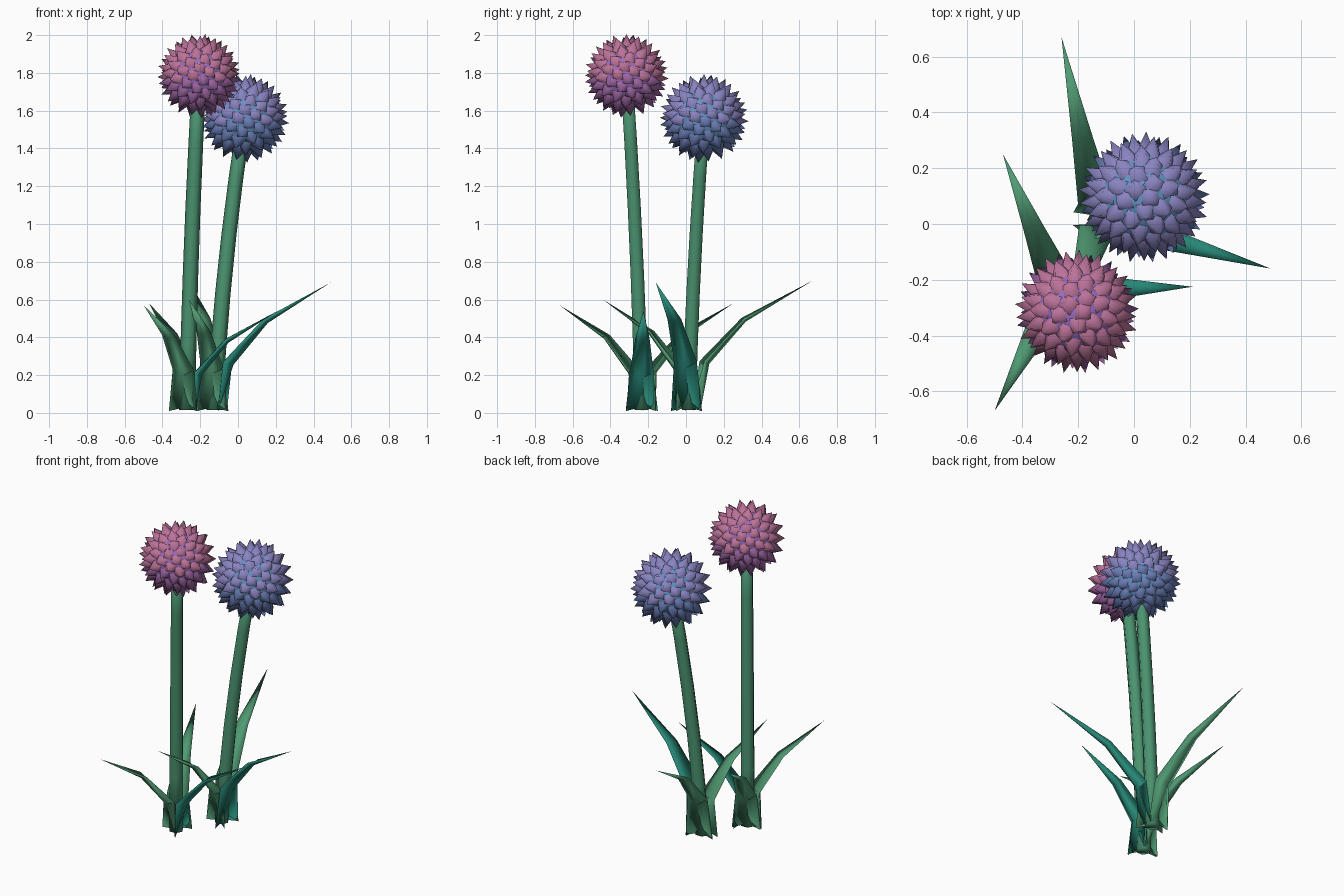
import bpy, bmesh, math
from mathutils import Vector

if "Cube" in bpy.data.objects:
    bpy.data.objects.remove(bpy.data.objects["Cube"])


def material(name, r, g, b):
    m = bpy.data.materials.new(name)
    m.diffuse_color = (r, g, b, 1)
    m.use_nodes = True
    m.node_tree.nodes["Principled BSDF"].inputs["Base Color"].default_value = m.diffuse_color
    return m


GREEN = material("leaf_green", 0.08, 0.32, 0.17)
TEAL = material("leaf_teal", 0.02, 0.24, 0.18)
STEM = material("stem_green", 0.07, 0.29, 0.16)
PINK = material("petal_pink", 0.50, 0.17, 0.32)
PURPLE = material("petal_purple", 0.34, 0.13, 0.36)
LAVENDER = material("petal_lavender", 0.25, 0.23, 0.53)
SLATE = material("petal_slate", 0.14, 0.20, 0.45)
VIOLET = material("core_violet", 0.30, 0.15, 0.55)
BLUE = material("core_blue", 0.12, 0.30, 0.56)


def make(name, bm, mats):
    bmesh.ops.recalc_face_normals(bm, faces=bm.faces)
    me = bpy.data.meshes.new(name)
    bm.to_mesh(me)
    bm.free()
    for m in mats:
        me.materials.append(m)
    for p in me.polygons:
        p.use_smooth = True
    ob = bpy.data.objects.new(name, me)
    bpy.context.collection.objects.link(ob)
    return ob


# Six-sided stem, bending gently from the base into the head
def stem(name, base, top):
    bm = bmesh.new()
    sides, steps, rings = 6, 5, []
    for i in range(steps + 1):
        t = i / steps
        k = 0.5 * t + 0.5 * t * t
        c = Vector((base[0] + (top[0] - base[0]) * k,
                    base[1] + (top[1] - base[1]) * k, 0.015 + (top[2] - 0.015) * t))
        r = 0.043 - 0.005 * t
        rings.append([bm.verts.new(c + Vector((r * math.cos(a), r * math.sin(a), 0)))
                      for a in (math.tau * j / sides for j in range(sides))])
    for lo, hi in zip(rings, rings[1:]):
        for j in range(sides):
            n = (j + 1) % sides
            bm.faces.new((lo[j], lo[n], hi[n], hi[j]))
    bm.faces.new(rings[0][::-1])
    bm.faces.new(rings[-1])
    make(name, bm, [STEM])


# Creased leaf with a thin section: edge, outer spine, edge, inner spine
def leaf(name, base, tip, mat):
    out = Vector((tip[0] - base[0], tip[1] - base[1], 0))
    length, h = out.length, tip[2]
    out.normalize()
    side = Vector((-out.y, out.x, 0))
    # spine distance, spine height, half width, edge distance, edge height
    rows = [(0.022, 0.03, 0.085, 0.045, 0.01),
            (0.165 * length, 0.37 * h, 0.063, 0.165 * length - 0.04, 0.37 * h + 0.015),
            (0.46 * length, 0.69 * h, 0.038, 0.46 * length - 0.015, 0.69 * h + 0.02)]
    o = Vector((base[0], base[1], 0))
    bm = bmesh.new()
    grid = []
    for d, z, w, de, ze in rows:
        spots = [(de, -w, ze), (d, 0, z), (de, w, ze), (d - 0.008, 0, z + 0.008)]
        grid.append([bm.verts.new(o + out * a + side * b + Vector((0, 0, c)))
                     for a, b, c in spots])
    end = bm.verts.new(tip)
    for j in range(4):
        n = (j + 1) % 4
        for lo, hi in zip(grid, grid[1:]):
            bm.faces.new((lo[j], lo[n], hi[n], hi[j]))
        bm.faces.new((grid[-1][j], grid[-1][n], end))
    bm.faces.new(grid[0])
    make(name, bm, [mat])


# Round flower head: core ball plus pointed petals spread evenly over it
def head(name, centre, radius, core_mat, upper, lower, count=100):
    c = Vector(centre)
    bm = bmesh.new()
    bmesh.ops.create_icosphere(bm, subdivisions=3, radius=radius * 0.74)
    make(name + "_core", bm, [core_mat]).location = c

    bm = bmesh.new()
    for i in range(count):
        z = 1 - (2 * i + 1) / count
        a = i * math.pi * (3 - math.sqrt(5))
        q = math.sqrt(1 - z * z)
        n = Vector((q * math.cos(a), q * math.sin(a), z))
        u = Vector((-n.y, n.x, 0)).normalized()
        w = n.cross(u)
        s = radius * 0.142
        base = [bm.verts.new(n * radius * 0.68 + u * s * x + w * s * y)
                for x, y in ((-1, -1), (1, -1), (1, 1), (-1, 1))]
        tip = bm.verts.new(n * radius * 1.01)
        for j in range(4):
            f = bm.faces.new((base[j], base[(j + 1) % 4], tip))
            f.material_index = 0 if z > -0.1 else 1
    make(name + "_petals", bm, [upper, lower]).location = c


# The two plants: base, head and leaf tips
plants = [
    ("tall", (-0.27, -0.235), (-0.205, -0.315, 1.785), 0.222, (VIOLET, PINK, PURPLE),
     [((-0.47, 0.25, 0.58), GREEN), ((-0.50, -0.67, 0.57), GREEN), ((0.21, -0.225, 0.54), TEAL)]),
    ("short", (-0.125, 0.015), (0.035, 0.095, 1.56), 0.235, (BLUE, LAVENDER, SLATE),
     [((-0.26, 0.67, 0.70), GREEN), ((-0.26, -0.44, 0.60), GREEN), ((0.49, -0.16, 0.69), TEAL)]),
]
for label, base, top, radius, mats, tips in plants:
    stem(label + "_stem", base, top)
    head(label + "_flower", top, radius, *mats)
    for i, (tip, mat) in enumerate(tips):
        leaf(f"{label}_leaf_{i + 1}", base, tip, mat)
